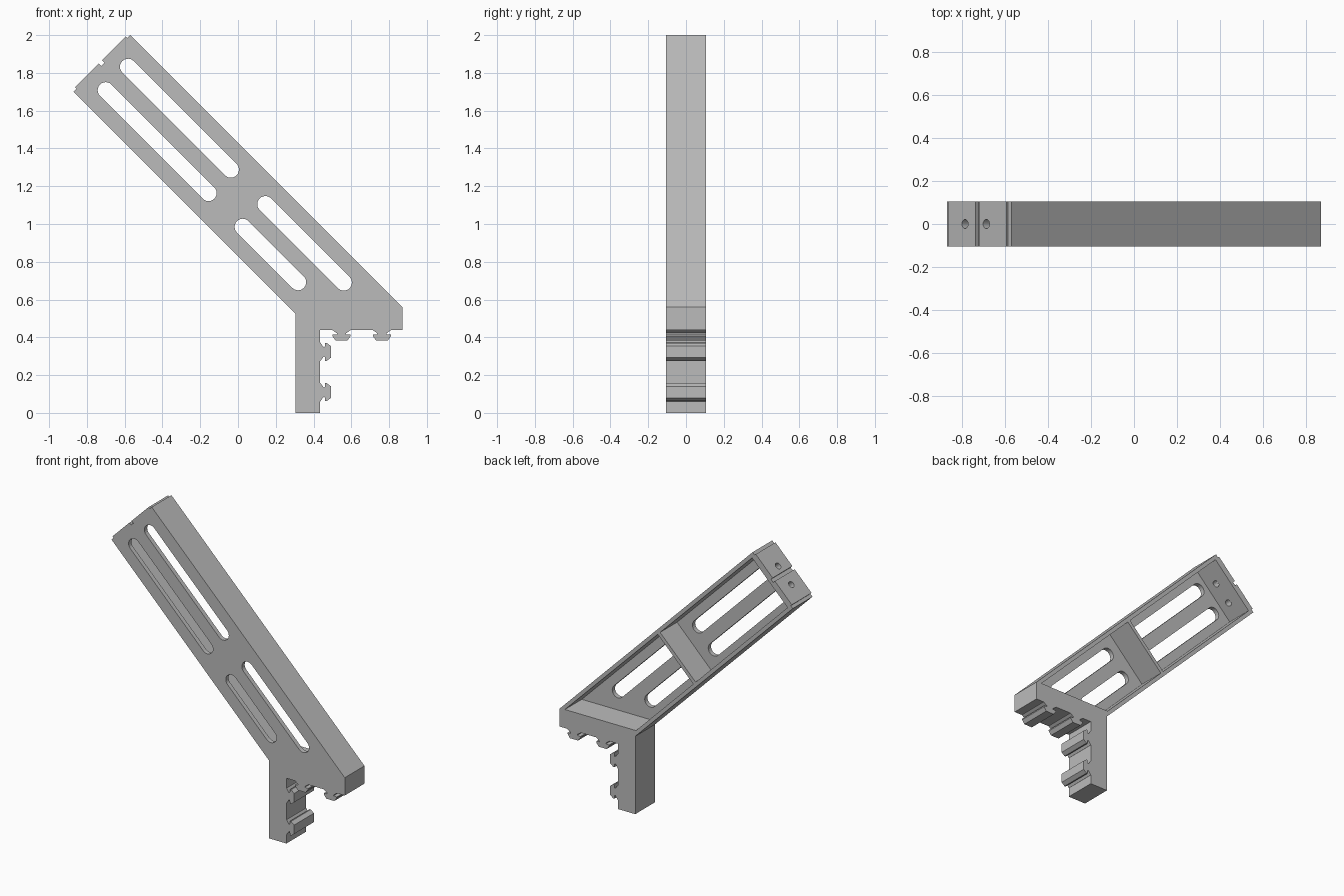
import bpy, bmesh, math
from mathutils import Matrix, Vector

if "Cube" in bpy.data.objects:
    bpy.data.objects.remove(bpy.data.objects["Cube"], do_unlink=True)

GREY = (0.5, 0.5, 0.5, 1)
mat = bpy.data.materials.new("plain_grey")
mat.use_nodes = True
mat.diffuse_color = GREY
mat.node_tree.nodes["Principled BSDF"].inputs["Base Color"].default_value = GREY

HALF = 0.105             # half depth of the bracket
WALL, PLATE = 0.025, 0.03
WIDTH = 0.3 * math.sqrt(2)
R = math.sqrt(0.5)


def arm(u, v):
    """u runs down the sloping arm from its top end, v across it."""
    return (-0.87 + (u + v) * R, 1.70 + (v - u) * R)


def prism(name, pts, y0, y1):
    """Extrude an x-z outline from y0 to y1."""
    bm = bmesh.new()
    face = bm.faces.new([bm.verts.new((x, y0, z)) for x, z in pts])
    ext = bmesh.ops.extrude_face_region(bm, geom=[face])
    moved = [g for g in ext["geom"] if isinstance(g, bmesh.types.BMVert)]
    bmesh.ops.translate(bm, verts=moved, vec=(0, y1 - y0, 0))
    bmesh.ops.recalc_face_normals(bm, faces=bm.faces[:])
    return finish(name, bm)


def finish(name, bm):
    me = bpy.data.meshes.new(name)
    bm.to_mesh(me)
    bm.free()
    me.materials.append(mat)
    ob = bpy.data.objects.new(name, me)
    bpy.context.collection.objects.link(ob)
    return ob


def cut(target, cutter):
    """Subtract the cutter, then discard it."""
    cutter.hide_render = True
    mod = target.modifiers.new("cut", "BOOLEAN")
    mod.operation, mod.solver, mod.object = "DIFFERENCE", "EXACT", cutter
    bpy.context.view_layer.objects.active = target
    bpy.ops.object.modifier_apply(modifier=mod.name)
    bpy.data.objects.remove(cutter, do_unlink=True)


def slot(a, b, r=0.043, steps=12):
    """Outline with round ends between two x-z points."""
    a, b = Vector(a), Vector(b)
    start = math.atan2(b.y - a.y, b.x - a.x) + math.pi / 2
    pts = []
    for c, base in ((a, start), (b, start + math.pi)):
        for i in range(steps + 1):
            t = base + math.pi * i / steps
            pts.append((c.x + r * math.cos(t), c.y + r * math.sin(t)))
    return pts


# Bracket body: leg, horizontal shelf, sloping arm and stepped top end
mid, lip = WIDTH / 2, 0.022
end = [(0, WIDTH), (0, WIDTH - lip), (-0.012, WIDTH - lip),
       (-0.012, mid + 0.012), (0.006, mid + 0.012),
       (0.006, mid - 0.012), (-0.012, mid - 0.012),
       (-0.012, lip), (0, lip), (0, 0)]
outline = [(0.305, 0), (0.435, 0), (0.435, 0.44), (0.87, 0.44), (0.87, 0.56)]
outline += [arm(u, v) for u, v in end] + [(0.305, 0.525)]
body = prism("bracket_body", outline, -HALF, HALF)

# Two pockets open to the back, leaving a cross rib between them
inner = WIDTH - WALL
floor = -HALF + PLATE
upper = [arm(0.03, WALL), arm(0.03, inner), arm(1.0, inner), arm(1.0, WALL)]
lower = [arm(1.025, WALL), arm(1.025, inner), (0.83, 0.565), (0.30, 0.565)]
for pts in (upper, lower):
    cut(body, prism("pocket_cutter", pts, floor, HALF + 0.1))

# Long slots through the front plate
for a, b in (((-0.582, 1.832), (-0.038, 1.288)), ((-0.70, 1.708), (-0.156, 1.164)),
             ((0.145, 1.105), (0.56, 0.69)), ((0.025, 0.985), (0.318, 0.692))):
    cut(body, prism("slot_cutter", slot(a, b), -HALF - 0.1, floor + 0.05))

# Screw holes through the end wall
for v in (0.13, 0.27):
    bm = bmesh.new()
    x, z = arm(0, v)
    bmesh.ops.create_cone(bm, cap_ends=True, segments=20, radius1=0.021,
                          radius2=0.021, depth=0.12,
                          matrix=Matrix.Translation((x, 0, z))
                          @ Matrix.Rotation(-math.pi / 4, 4, "Y"))
    cut(body, finish("hole_cutter", bm))

# Hooked rails under the shelf and beside the leg: (half width, height)
half = [(0.05, -0.002), (0.048, 0.002), (0.025, 0.018), (0.025, 0.024), (0.048, 0.026),
        (0.048, 0.034), (0.03, 0.058)]
rail = half + [(-w, h) for w, h in reversed(half)]
for i, x in enumerate((0.548, 0.762)):
    prism(f"shelf_rail_{i + 1}", [(x + w, 0.44 - h) for w, h in rail], -HALF, HALF)
for i, z in enumerate((0.11, 0.323)):
    prism(f"leg_rail_{i + 1}", [(0.435 + h, z + w) for w, h in rail], -HALF, HALF)
